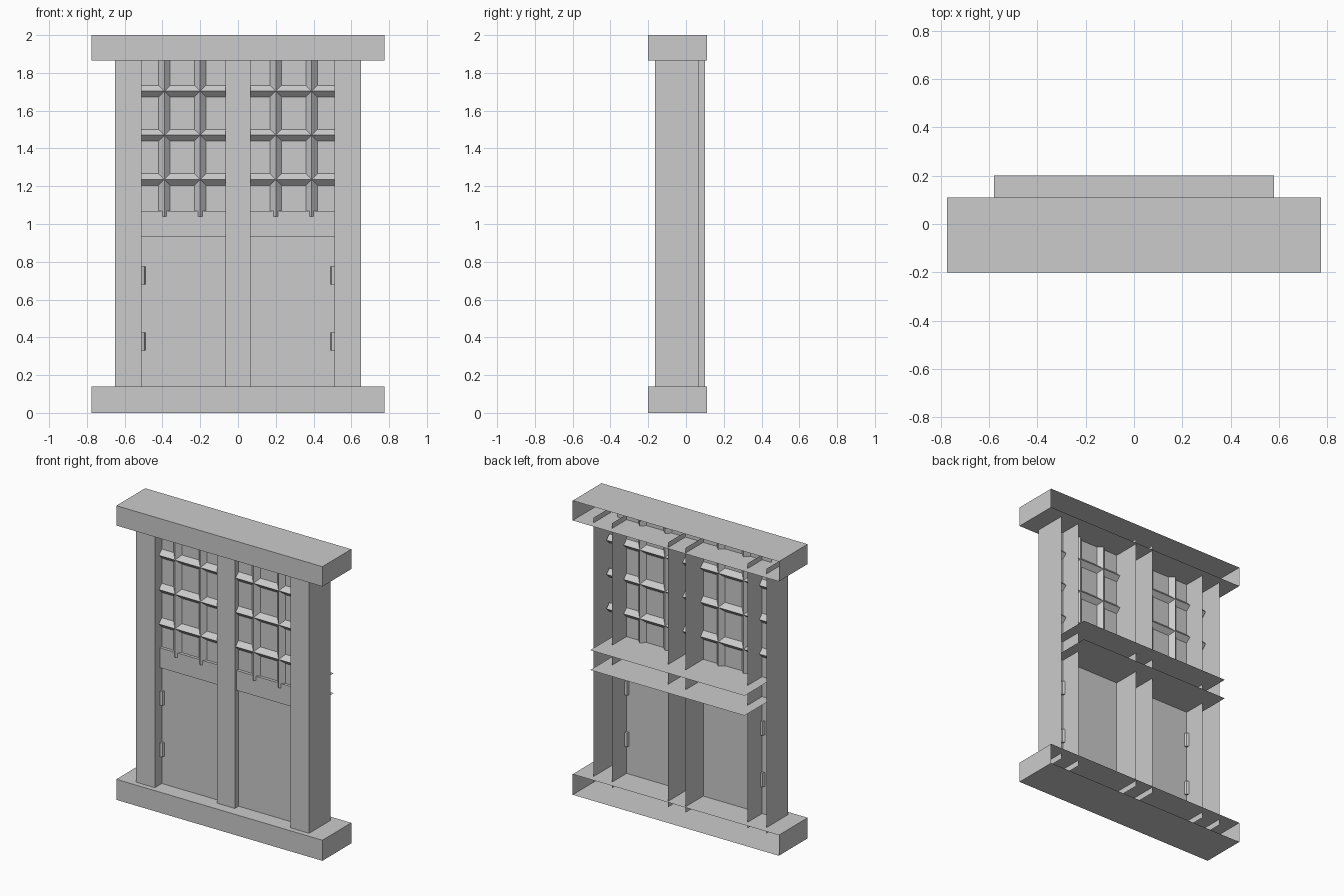
import bpy, bmesh
from math import pi
from mathutils import Matrix, Vector

if "Cube" in bpy.data.objects:
    bpy.data.objects.remove(bpy.data.objects["Cube"])


def finish(name, bm):
    me = bpy.data.meshes.new(name)
    bm.to_mesh(me)
    bm.free()
    ob = bpy.data.objects.new(name, me)
    bpy.context.collection.objects.link(ob)
    return ob


def open_box(name, x, y, z, removed):
    """Box between bounds, without the faces whose normals are listed."""
    bm = bmesh.new()
    size = (x[1] - x[0], y[1] - y[0], z[1] - z[0])
    mid = ((x[0] + x[1]) / 2, (y[0] + y[1]) / 2, (z[0] + z[1]) / 2)
    bmesh.ops.create_cube(bm, size=1)
    bm.normal_update()
    gone = [f for f in bm.faces if any(f.normal.dot(Vector(n)) > 0.9 for n in removed)]
    bmesh.ops.delete(bm, geom=gone, context='FACES')
    bmesh.ops.transform(bm, matrix=Matrix.Translation(mid) @ Matrix.Diagonal((*size, 1)), verts=bm.verts)
    return finish(name, bm)


def rod(name, center, length, radius, sides, rot, caps=False):
    """Low-sided prism, vertical unless rotated."""
    bm = bmesh.new()
    bmesh.ops.create_cone(bm, cap_ends=caps, segments=sides, radius1=radius, radius2=radius,
                          depth=length, matrix=Matrix.Translation(center) @ rot)
    return finish(name, bm)


BACK, UP, DOWN, LEFT, RIGHT = (0, 1, 0), (0, 0, 1), (0, 0, -1), (-1, 0, 0), (1, 0, 0)
PANEL_Y = -0.09

# Lintel and sill, open at the back
for name, z in (("lintel", (1.865, 2.0)), ("sill", (0.0, 0.14))):
    open_box(name, (-0.775, 0.775), (-0.2, 0.11), z, [BACK])

# Posts: front and two sides only
for name, x, y in (("left_post", (-0.65, -0.51), (-0.165, 0.065)),
                   ("right_post", (0.51, 0.65), (-0.165, 0.065)),
                   ("center_post", (-0.067, 0.067), (-0.13, 0.1))):
    open_box(name, x, y, (0.1, 1.9), [BACK, UP, DOWN])

# Middle rail: front, top and bottom only
open_box("middle_rail", (-0.58, 0.58), (-0.11, 0.2), (0.935, 1.07), [BACK, LEFT, RIGHT])

# Flat panel filling the doors and windows
bm = bmesh.new()
bmesh.ops.create_grid(bm, x_segments=1, y_segments=1, size=0.5,
                      matrix=Matrix.Translation((0, PANEL_Y, 1.0))
                      @ Matrix.Rotation(pi / 2, 4, 'X') @ Matrix.Diagonal((1.16, 1.8, 1, 1)))
finish("door_panel", bm)

# Window lattice of diamond-section bars (corners point front and back)
for z in (1.236, 1.47, 1.703):
    rod("horizontal_bar", (0, PANEL_Y, z), 1.28, 0.031, 4, Matrix.Rotation(pi / 2, 4, 'Y'))
for x in (-0.39, -0.2, 0.2, 0.39):
    rod("vertical_bar", (x, PANEL_Y, 1.47), 0.86, 0.031, 4, Matrix.Identity(4))

# Hinges at the outer door edges
for x in (-0.51, 0.51):
    for z in (0.377, 0.727):
        rod("hinge", (x, PANEL_Y, z), 0.095, 0.02, 8, Matrix.Identity(4), caps=True)
